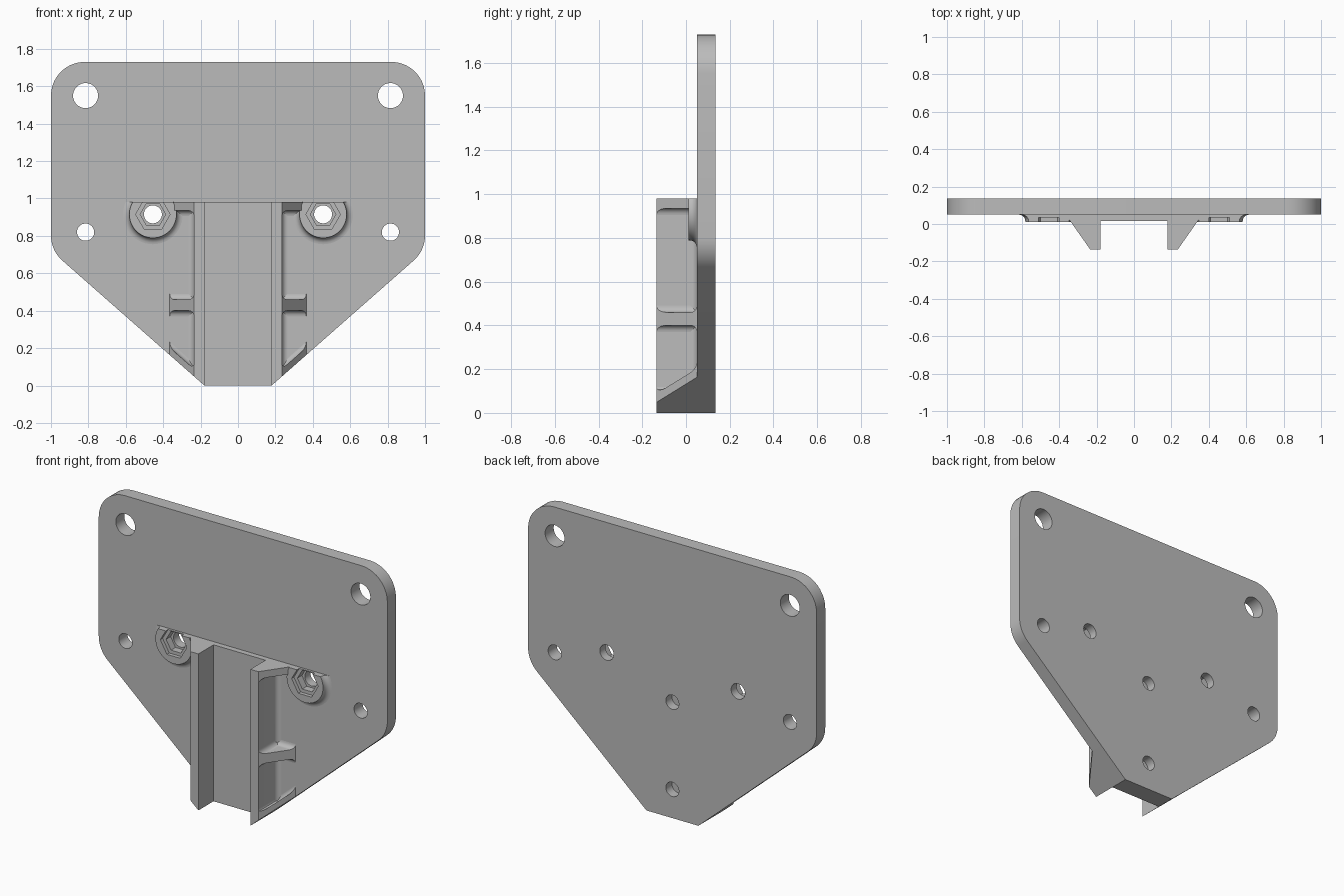
import bpy, bmesh
from math import pi, sin, cos, tan
from mathutils import Vector

cube = bpy.data.objects.get("Cube")
if cube:
    bpy.data.objects.remove(cube, do_unlink=True)

grey = bpy.data.materials.new("plain grey")
grey.use_nodes = True
grey.diffuse_color = (0.5, 0.5, 0.5, 1)
grey.node_tree.nodes["Principled BSDF"].inputs["Base Color"].default_value = (0.5, 0.5, 0.5, 1)

FRONT, FACE, BACK, EMBED = -0.135, 0.05, 0.135, 0.06   # depths along y
WALL, TOP, FOOT, SLOPE = 0.235, 0.98, 0.18, 0.88
FILLET = 0.03


def prism(name, pts, axis, lo, hi):
    """Extrude a flat profile along one axis."""
    place = {"x": lambda a, b, t: (t, a, b),
             "y": lambda a, b, t: (a, t, b),
             "z": lambda a, b, t: (a, b, t)}[axis]
    bm = bmesh.new()
    rings = [[bm.verts.new(place(a, b, t)) for a, b in pts] for t in (lo, hi)]
    bm.faces.new(rings[0])
    bm.faces.new(rings[1])
    for i in range(len(pts)):
        j = (i + 1) % len(pts)
        bm.faces.new((rings[0][i], rings[0][j], rings[1][j], rings[1][i]))
    return finish(name, bm)


def finish(name, bm):
    bmesh.ops.recalc_face_normals(bm, faces=bm.faces)
    mesh = bpy.data.meshes.new(name)
    bm.to_mesh(mesh)
    bm.free()
    mesh.materials.append(grey)
    obj = bpy.data.objects.new(name, mesh)
    bpy.context.collection.objects.link(obj)
    return obj


def activate(obj):
    bpy.ops.object.select_all(action="DESELECT")
    obj.select_set(True)
    bpy.context.view_layer.objects.active = obj


def combine(obj, other, operation):
    """Apply a boolean and discard the helper."""
    mod = obj.modifiers.new("cut", "BOOLEAN")
    mod.operation, mod.object, mod.solver = operation, other, "EXACT"
    activate(obj)
    bpy.ops.object.modifier_apply(modifier=mod.name)
    bpy.data.objects.remove(other, do_unlink=True)


def circle(x, z, r, n=40, start=0.0):
    return [(x + r * cos(start + 2 * pi * i / n), z + r * sin(start + 2 * pi * i / n)) for i in range(n)]


def drill(obj, x, z, r, lo, hi, n=40):
    combine(obj, prism("drill", circle(x, z, r, n), "y", lo, hi), "DIFFERENCE")


def rounded(corners, steps=10):
    """Replace each (x, z, radius) corner with an arc."""
    out = []
    for i, (x, z, r) in enumerate(corners):
        p = Vector((x, z))
        if not r:
            out.append((x, z))
            continue
        a = (Vector(corners[i - 1][:2]) - p).normalized()
        b = (Vector(corners[(i + 1) % len(corners)][:2]) - p).normalized()
        half = a.angle(b) / 2
        centre = p + (a + b).normalized() * (r / sin(half))
        s = p + a * (r / tan(half)) - centre
        e = p + b * (r / tan(half)) - centre
        for k in range(steps + 1):
            v = s.slerp(e, k / steps) if hasattr(s, "slerp") else s.lerp(e, k / steps)
            out.append(tuple(centre + v.normalized() * r))
    return out


def flare(lo, hi, low_side, high_side, length=0.3, r=FILLET):
    """Strip section with concave fillets where it meets a wall at u = 0."""
    arc = [(r - r * cos(t * pi / 12), r - r * sin(t * pi / 12)) for t in range(7)]
    low = [(u, lo - v) for u, v in arc] if low_side else [(0, lo)]
    high = [(u, hi + v) for u, v in reversed(arc)] if high_side else [(0, hi)]
    start = [(-0.01, low[0][1])]
    end = [(-0.01, high[-1][1])]
    return start + low + [(length, lo), (length, hi)] + high + end


def outline():
    half = [(FOOT, 0, 0), (1, (1 - FOOT) * SLOPE, 0.18), (1, 1.73, 0.18)]
    return rounded(half + [(-x, z, r) for x, z, r in reversed(half)])


def trim(obj):
    """Cut a part to the tapered silhouette of the plate."""
    combine(obj, prism("trim", outline(), "y", -0.5, 0.5), "INTERSECT")


def mirror(obj):
    mod = obj.modifiers.new("mirror", "MIRROR")
    mod.use_mirror_merge = False
    activate(obj)
    bpy.ops.object.modifier_apply(modifier=mod.name)


# Back plate with through holes and two blind holes on its back
plate = prism("back_plate", outline(), "y", FACE, BACK)
for side in (-1, 1):
    for x, z, r in ((0.815, 1.55, 0.067), (0.815, 0.82, 0.046), (0.455, 0.915, 0.048)):
        drill(plate, side * x, z, r, -0.3, 0.3)
    drill(plate, side * 0.455, 0.915, 0.068, -0.3, 0.08, 6)
for z in (0.726, 0.18):
    drill(plate, 0, z, 0.045, 0.075, 0.3)

# Raised floor of the channel
floor = prism("channel_floor", [(-FOOT, 0), (FOOT, 0), (FOOT, TOP), (-FOOT, TOP)], "y", 0.015, EMBED)

# Channel rails with a fillet against the plate
foot = [(WALL + FILLET - FILLET * cos(t * pi / 12), FACE - FILLET + FILLET * sin(t * pi / 12)) for t in range(7)]
rails = prism("channel_rails", [(FOOT, EMBED), (FOOT, FRONT), (WALL, FRONT)] + foot
              + [(WALL + FILLET, EMBED)], "z", -0.1, TOP)
trim(rails)
mirror(rails)

# Triangular ribs bracing the rails
parts = [plate, floor, rails]
for name, lo, hi, low_side, high_side, slope in (
        ("top_ribs", 0.935, TOP, True, False, 0),
        ("middle_ribs", 0.4, 0.46, True, True, 0),
        ("bottom_ribs", -0.06, 0.04, False, True, SLOPE)):
    section = flare(lo, hi, low_side, high_side)
    rib = prism(name, [(WALL + u, z) for u, z in section], "y", FRONT - 0.02, EMBED)
    base = prism("base", [(FACE - u, z) for u, z in section], "x", WALL - 0.01, 0.4)
    combine(rib, base, "UNION")
    for v in rib.data.vertices:
        v.co.z += slope * (v.co.x - FOOT)
    wedge = prism("wedge", [(WALL - 0.01, FRONT), (WALL, FRONT), (0.365, FACE),
                            (0.372, EMBED), (WALL - 0.01, EMBED)], "z", -1, 2)
    combine(rib, wedge, "INTERSECT")
    if slope:
        trim(rib)
    mirror(rib)
    parts.append(rib)

# Flared nut bosses, flat on top, with stepped hexagonal pockets
bm = bmesh.new()
profile = [(0.126, 0.012)] + [(0.16 - 0.034 * cos(t * pi / 12), 0.016 + 0.034 * sin(t * pi / 12))
                              for t in range(7)] + [(0.16, EMBED)]
rings = [[bm.verts.new((x, y, z)) for x, z in circle(0.455, 0.915, r, 48)] for r, y in profile]
bm.faces.new(rings[0])
bm.faces.new(rings[-1])
for a, b in zip(rings, rings[1:]):
    for i in range(48):
        j = (i + 1) % 48
        bm.faces.new((a[i], a[j], b[j], b[i]))
bosses = finish("nut_bosses", bm)
combine(bosses, prism("level", [(WALL, 0.5), (0.8, 0.5), (0.8, TOP), (WALL, TOP)], "y", -0.3, 0.3), "INTERSECT")
drill(bosses, 0.455, 0.915, 0.092, -0.3, 0.035, 6)
drill(bosses, 0.455, 0.915, 0.068, -0.3, 0.3, 6)
mirror(bosses)
parts.append(bosses)

for obj in parts:
    activate(obj)
    bpy.ops.object.shade_smooth_by_angle(angle=pi / 6)
